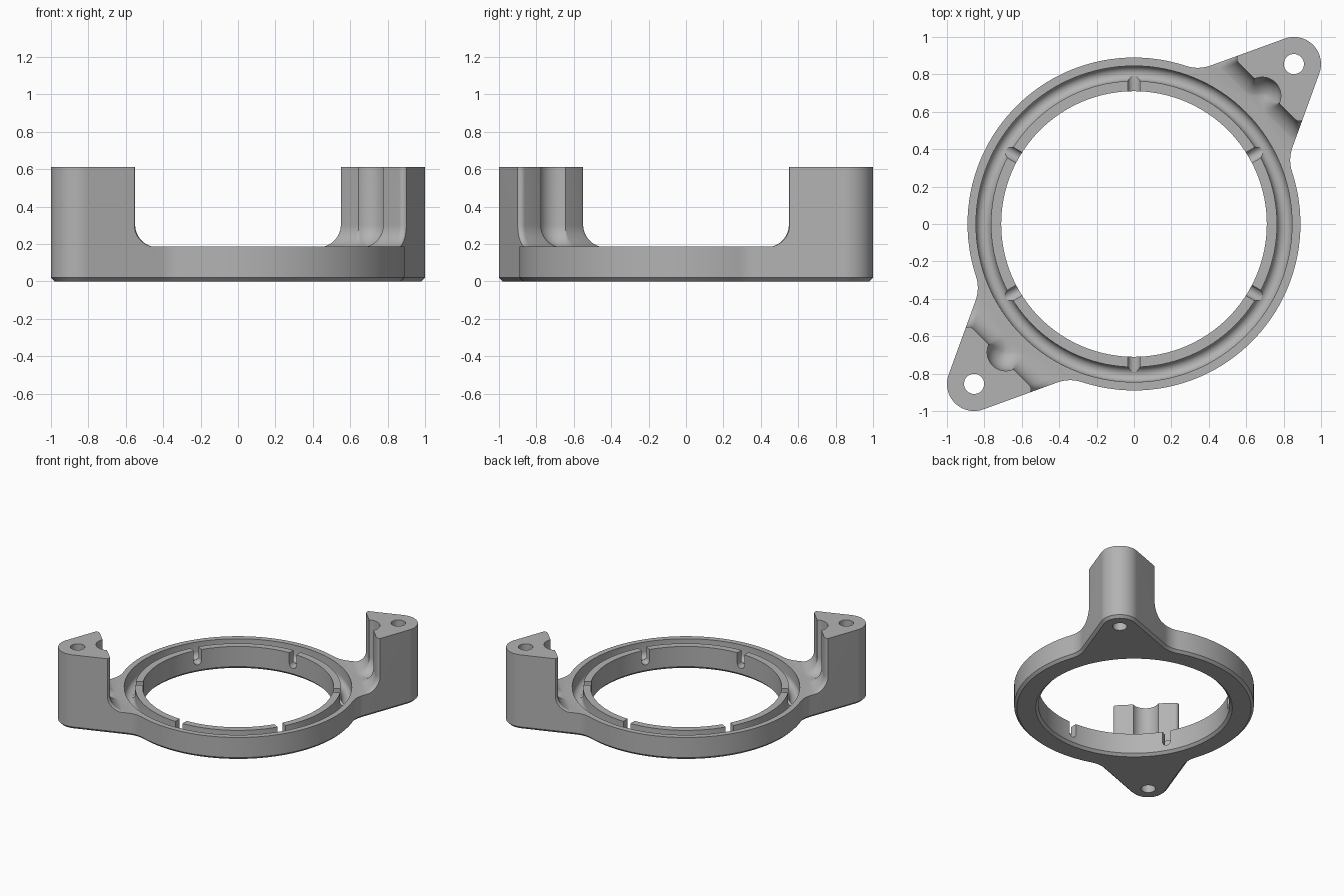
import bpy, bmesh
from math import sin, cos, pi, sqrt, acos, atan2, radians
from mathutils import Vector

RING_R, BASE_H, TOWER_H = 0.89, 0.185, 0.61
EAR_U, EAR_R, CHAMFER = 1.209, 0.145, 0.02
TAPER = radians(25)
DIAG = pi / 4

cube = bpy.data.objects.get("Cube")
if cube:
    bpy.data.objects.remove(cube)

grey = bpy.data.materials.new("plain grey")
grey.use_nodes = True
colour = (0.45, 0.45, 0.45, 1)
grey.diffuse_color = colour
grey.node_tree.nodes["Principled BSDF"].inputs["Base Color"].default_value = colour


def turn(u, v, a=DIAG):
    return (u * cos(a) - v * sin(a), u * sin(a) + v * cos(a))


def arc(cu, cv, r, a0, a1, n):
    return [(cu + r * cos(a0 + (a1 - a0) * i / n),
             cv + r * sin(a0 + (a1 - a0) * i / n)) for i in range(n + 1)]


def loft(name, rings, closed=False):
    """Skin a list of equal rings; cap the ends unless the skin loops round."""
    bm = bmesh.new()
    rows = [[bm.verts.new(p) for p in ring] for ring in rings]
    n = len(rows[0])
    for i in range(len(rows) - (0 if closed else 1)):
        a, b = rows[i], rows[(i + 1) % len(rows)]
        for j in range(n):
            k = (j + 1) % n
            bm.faces.new((a[j], a[k], b[k], b[j]))
    if not closed:
        bm.faces.new(rows[0])
        bm.faces.new(rows[-1])
    bmesh.ops.recalc_face_normals(bm, faces=bm.faces)
    mesh = bpy.data.meshes.new(name)
    bm.to_mesh(mesh)
    bm.free()
    mesh.materials.append(grey)
    ob = bpy.data.objects.new(name, mesh)
    bpy.context.collection.objects.link(ob)
    return ob


def cut(target, cutter):
    mod = target.modifiers.new("cut", "BOOLEAN")
    mod.operation, mod.solver, mod.object = "DIFFERENCE", "EXACT", cutter
    bpy.context.view_layer.objects.active = target
    bpy.ops.object.modifier_apply(modifier=mod.name)
    bpy.data.objects.remove(cutter)


def circle(r, z, n, cx=0, cy=0):
    return [(x, y, z) for x, y in arc(cx, cy, r, 0, 2 * pi, n)[:-1]]


# Plan outline: ear tip, straight flank, concave blend, ring; u runs along the ears
blend = 0.2
n_ang = pi / 2 - TAPER
normal = Vector((cos(n_ang), sin(n_ang)))
along = Vector((-cos(TAPER), sin(TAPER)))
start = Vector((EAR_U, 0)) + (EAR_R + blend) * normal
b = start.dot(along)
t = -b - sqrt(b * b - start.length_squared + (RING_R + blend) ** 2)
centre = start + t * along
c_ang = atan2(centre.y, centre.x)
quarter = (arc(EAR_U, 0, EAR_R, 0, n_ang, 14)
           + arc(centre.x, centre.y, blend, n_ang + pi, c_ang + pi, 12)
           + arc(0, 0, RING_R, c_ang, pi / 2, 24)[1:])
half = quarter + [(-u, v) for u, v in quarter[-2::-1]]
outline = half + [(u, -v) for u, v in half[-2:0:-1]]


def inset(points, d):
    out = []
    for i, p in enumerate(points):
        a, c = Vector(points[i - 1]), Vector(points[(i + 1) % len(points)])
        e = (c - a).normalized()
        out.append((p[0] - e.y * d, p[1] + e.x * d))
    return out


def level(points, z):
    return [(*turn(u, v), z) for u, v in points]


body = loft("ring_mount_with_two_towers", [
    level(inset(outline, CHAMFER), 0), level(outline, CHAMFER), level(outline, TOWER_H)])

# Clear the space between the towers, with scooped inner faces and a foot fillet
FACE_U, SCOOP_U, SCOOP_R, FOOT, TIP = 1.005, 0.969, 0.1, 0.12, 0.03
lip_ang = acos((FACE_U - SCOOP_U) / SCOOP_R)
lip_v = SCOOP_R * sin(lip_ang)


def inner_face(d):
    """Tower inner face, moved d towards the middle, for v from 0 outwards."""
    pts = arc(SCOOP_U, 0, SCOOP_R - d, 0, lip_ang, 10)
    pts += arc(FACE_U, lip_v, max(d, 0.0005), lip_ang + pi, pi, 6)[1:]
    edge = 0.215 + d * sin(TAPER) / cos(TAPER)
    pts += arc(FACE_U - d + TIP, edge, TIP, pi, pi / 2, 8)
    pts.append((FACE_U - d + TIP, 1.3))
    return pts


def clearing(d, z):
    side = inner_face(d)
    end = [(u, -v) for u, v in side[:0:-1]] + side
    return level(end + [(-u, -v) for u, v in end], z)


def foot_height(d):
    return FOOT - sqrt(FOOT ** 2 - (FOOT - d) ** 2)


D_MAX = 0.09
layers = []
for i in range(13):
    d = D_MAX * (1 - sin(i / 12 * pi / 2))
    d = 0 if i == 12 else d
    layers.append(clearing(d, BASE_H + foot_height(d) - foot_height(D_MAX)))
layers.append(clearing(0, TOWER_H + 0.1))
cut(body, loft("clearing_cutter", layers))

# Central bore with a chamfered lower edge
BORE = 0.71
cut(body, loft("bore_cutter", [circle(r, z, 128) for r, z in (
    (BORE + 2 * CHAMFER, -CHAMFER), (BORE, CHAMFER), (BORE, 0.4))]))

# Round-bottomed groove around the ring
groove = [(0.845, 0.3), (0.765, 0.3)] + arc(0.805, 0.105, 0.04, pi, 2 * pi, 12)
cut(body, loft("groove_cutter", [circle(r, z, 128) for r, z in groove], closed=True))

# Six round-bottomed slots through the inner lip
slot = [(0.032, 0.3), (-0.032, 0.3)] + arc(0, 0.097, 0.032, pi, 2 * pi, 10)
for k in range(6):
    a = pi / 6 + k * pi / 3
    cut(body, loft("slot_cutter", [[(*turn(r, s, a), z) for s, z in slot]
                                   for r in (0.68, 0.79)]))

# Screw hole down each tower
for side in (1, -1):
    x, y = turn(side * EAR_U, 0)
    cut(body, loft("hole_cutter", [circle(0.054, z, 32, x, y) for z in (-0.1, 0.8)]))

bpy.ops.object.select_all(action="DESELECT")
body.select_set(True)
bpy.context.view_layer.objects.active = body
bpy.ops.object.shade_smooth_by_angle(angle=radians(30))
